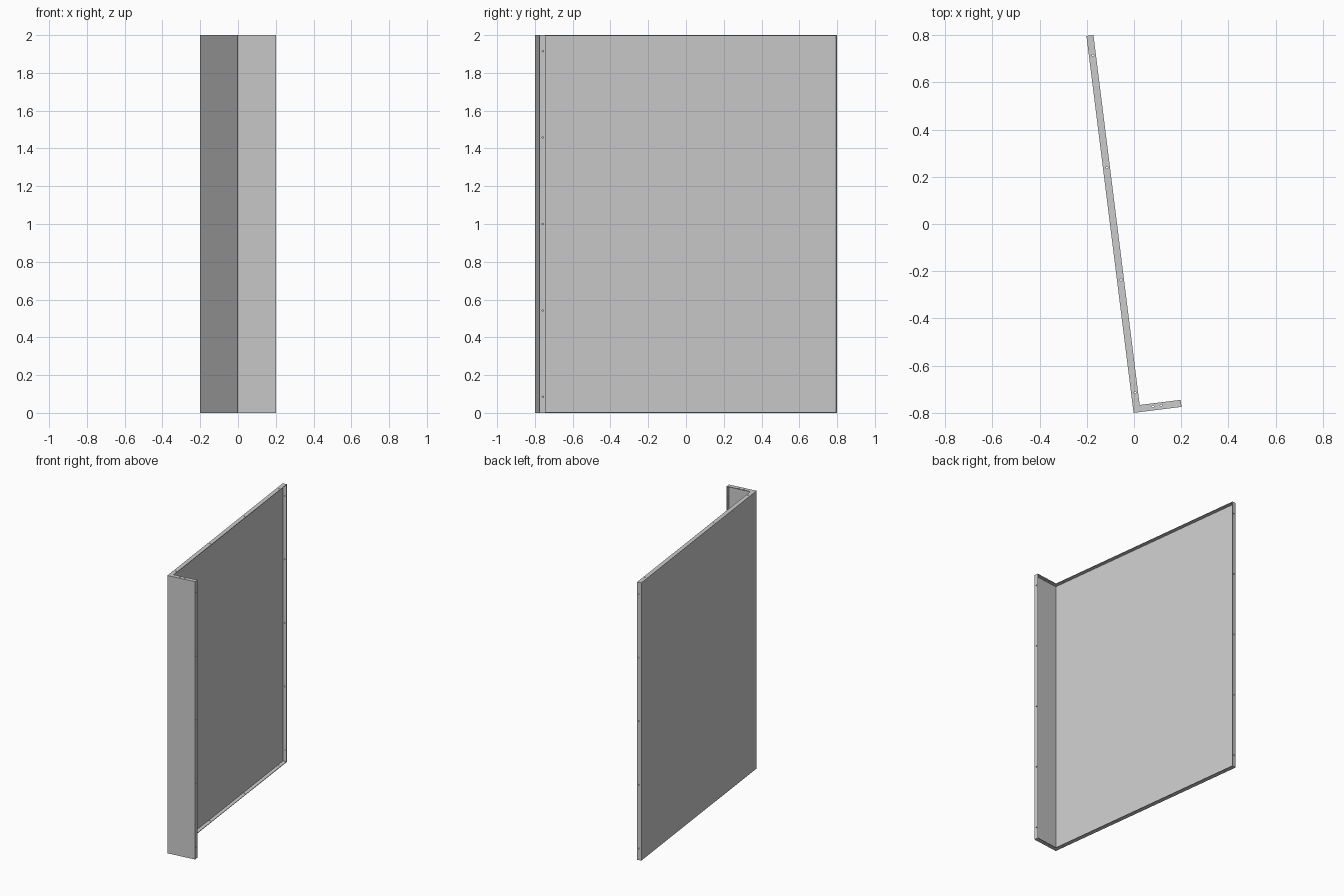
import bpy, bmesh, math
from mathutils import Matrix

if "Cube" in bpy.data.objects:
    bpy.data.objects.remove(bpy.data.objects["Cube"])

LONG, SHORT, HEIGHT = 1.609, 0.205, 2.0   # leg lengths and panel height
LIP, T = 0.03, 0.004                      # flange depth and sheet thickness
HOLE_R, INSET = 0.004, 0.085              # fixing holes


def make_object(name, bm):
    bmesh.ops.recalc_face_normals(bm, faces=bm.faces)
    mesh = bpy.data.meshes.new(name)
    bm.to_mesh(mesh)
    bm.free()
    obj = bpy.data.objects.new(name, mesh)
    bpy.context.collection.objects.link(obj)
    return obj


def prism(name, points, z0, z1):
    bm = bmesh.new()
    face = bm.faces.new([bm.verts.new((x, y, z0)) for x, y in points])
    ext = bmesh.ops.extrude_face_region(bm, geom=[face])
    verts = [g for g in ext["geom"] if isinstance(g, bmesh.types.BMVert)]
    bmesh.ops.translate(bm, verts=verts, vec=(0, 0, z1 - z0))
    return make_object(name, bm)


def ell(start, width, trim):
    # L outline with its corner at (start, start)
    s, w, a, b = start, width, SHORT - trim, LONG - trim
    return [(s, s), (a, s), (a, w), (w, w), (w, b), (s, b)]


def spaced(length, count):
    step = (length - 2 * INSET) / (count - 1)
    return [INSET + i * step for i in range(count)]


def cut(obj, cutter):
    cutter.hide_render = True
    mod = obj.modifiers.new("cut", "BOOLEAN")
    mod.object = cutter
    mod.solver = "EXACT"
    bpy.context.view_layer.objects.active = obj
    bpy.ops.object.modifier_apply(modifier=mod.name)
    bpy.data.objects.remove(cutter)


# Folded sheet: L-shaped solid hollowed from its inner side, leaving thin lips
panel = prism("folded_panel", ell(0, LIP, 0), 0, HEIGHT)
cut(panel, prism("cavity_cutter", ell(T, LIP + 0.02, T), T, HEIGHT - T))

# Fixing holes through top, bottom and end lips
mid = (LIP + T) / 2
bm = bmesh.new()


def drill(position, rotation=Matrix()):
    bmesh.ops.create_cone(bm, cap_ends=True, segments=12, radius1=HOLE_R,
                          radius2=HOLE_R, depth=4 * T,
                          matrix=Matrix.Translation(position) @ rotation)


for z in (T / 2, HEIGHT - T / 2):
    for y in spaced(LONG, 4):
        drill((mid, y, z))
    for x in spaced(SHORT, 2):
        drill((x, mid, z))
for z in spaced(HEIGHT, 5):
    drill((SHORT - T / 2, mid, z), Matrix.Rotation(math.pi / 2, 4, "Y"))
    drill((mid, LONG - T / 2, z), Matrix.Rotation(math.pi / 2, 4, "X"))
cut(panel, make_object("hole_cutter", bm))

# Turn the panel and set its corner in place
panel.data.transform(Matrix.Translation((-0.002, -0.8, 0))
                     @ Matrix.Rotation(math.radians(7.125), 4, "Z"))
